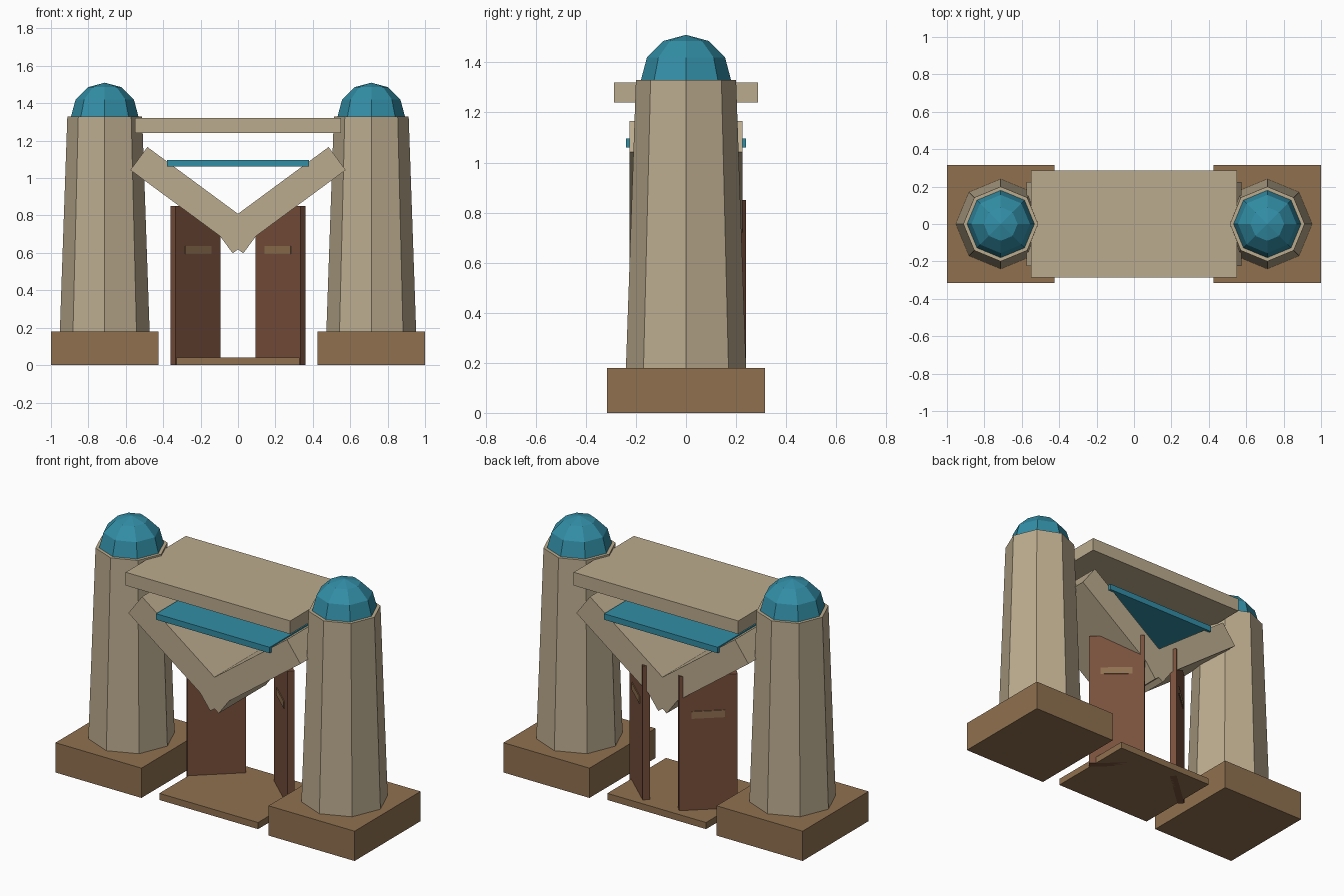
import bpy
import bmesh
import math
from mathutils import Matrix

cube = bpy.data.objects.get("Cube")
if cube:
    bpy.data.objects.remove(cube)


def material(name, rgb):
    mat = bpy.data.materials.new(name)
    mat.use_nodes = True
    colour = (*rgb, 1)
    mat.diffuse_color = colour
    bsdf = mat.node_tree.nodes["Principled BSDF"]
    bsdf.inputs["Base Color"].default_value = colour
    bsdf.inputs["Roughness"].default_value = 0.9
    return mat


sandstone = material("sandstone", (0.50, 0.41, 0.27))
earth = material("brown_earth", (0.28, 0.165, 0.08))
wood = material("dark_wood", (0.19, 0.08, 0.045))
teal = material("teal", (0.032, 0.27, 0.38))


def finish(name, bm, mat, matrix=None):
    """Turn a bmesh into a named flat-shaded object."""
    if matrix:
        bm.transform(matrix)
    mesh = bpy.data.meshes.new(name)
    bm.to_mesh(mesh)
    bm.free()
    mesh.materials.append(mat)
    obj = bpy.data.objects.new(name, mesh)
    bpy.context.collection.objects.link(obj)
    return obj


def box(name, size, centre, mat, rotation=None):
    bm = bmesh.new()
    bmesh.ops.create_cube(bm, size=1)
    matrix = Matrix.Translation(centre)
    if rotation:
        matrix = matrix @ rotation
    return finish(name, bm, mat, matrix @ Matrix.Diagonal((*size, 1)))


def tower(name, x):
    bm = bmesh.new()
    bmesh.ops.create_cone(bm, cap_ends=True, segments=8,
                          radius1=0.24, radius2=0.20, depth=1.15)
    # Keep a corner of the octagon on each axis
    corner = max(bm.verts, key=lambda v: v.co.x).co
    turn = Matrix.Rotation(-math.atan2(corner.y, corner.x), 4, 'Z')
    finish(name, bm, sandstone, Matrix.Translation((x, 0, 0.755)) @ turn)


def dome(name, x):
    bm = bmesh.new()
    bmesh.ops.create_uvsphere(bm, u_segments=8, v_segments=6, radius=0.18)
    lower = [v for v in bm.verts if v.co.z < -0.01]
    bmesh.ops.delete(bm, geom=lower, context='VERTS')
    rim = [e for e in bm.edges if e.is_boundary]
    bmesh.ops.contextual_create(bm, geom=rim)
    bmesh.ops.recalc_face_normals(bm, faces=bm.faces)
    finish(name, bm, teal, Matrix.Translation((x, 0, 1.33)))


# Mirrored parts: towers, sloping beams and open doors
for side, s in (("right", -1), ("left", 1)):
    tower_x = 0.7125 * s
    box(f"{side}_tower_base", (0.575, 0.63, 0.18), (tower_x, 0, 0.09), earth)
    tower(f"{side}_tower", tower_x)
    dome(f"{side}_dome", tower_x)

    tilt = Matrix.Rotation(math.radians(-36.4 * s), 4, 'Y')
    box(f"{side}_sloping_beam", (0.75, 0.45, 0.153),
        (0.228 * s, 0, 0.882), sandstone, tilt)

    # The doors swing inwards about their outer edges
    swing = Matrix.Rotation(math.radians(-42 * s), 4, 'Z')
    door_centre = (0.228 * s, 0.117)
    box(f"{side}_door", (0.323, 0.04, 0.85), (*door_centre, 0.425), wood, swing)
    box(f"{side}_door_handle", (0.185, 0.05, 0.043),
        (*door_centre, 0.615), earth, swing)

# Parts spanning the gateway
box("threshold", (0.66, 0.56, 0.04), (0, 0, 0.02), earth)
box("lintel_slab", (1.10, 0.574, 0.08), (0, 0, 1.28), sandstone)
box("teal_panel", (0.76, 0.48, 0.036), (0, 0, 1.079), teal)
